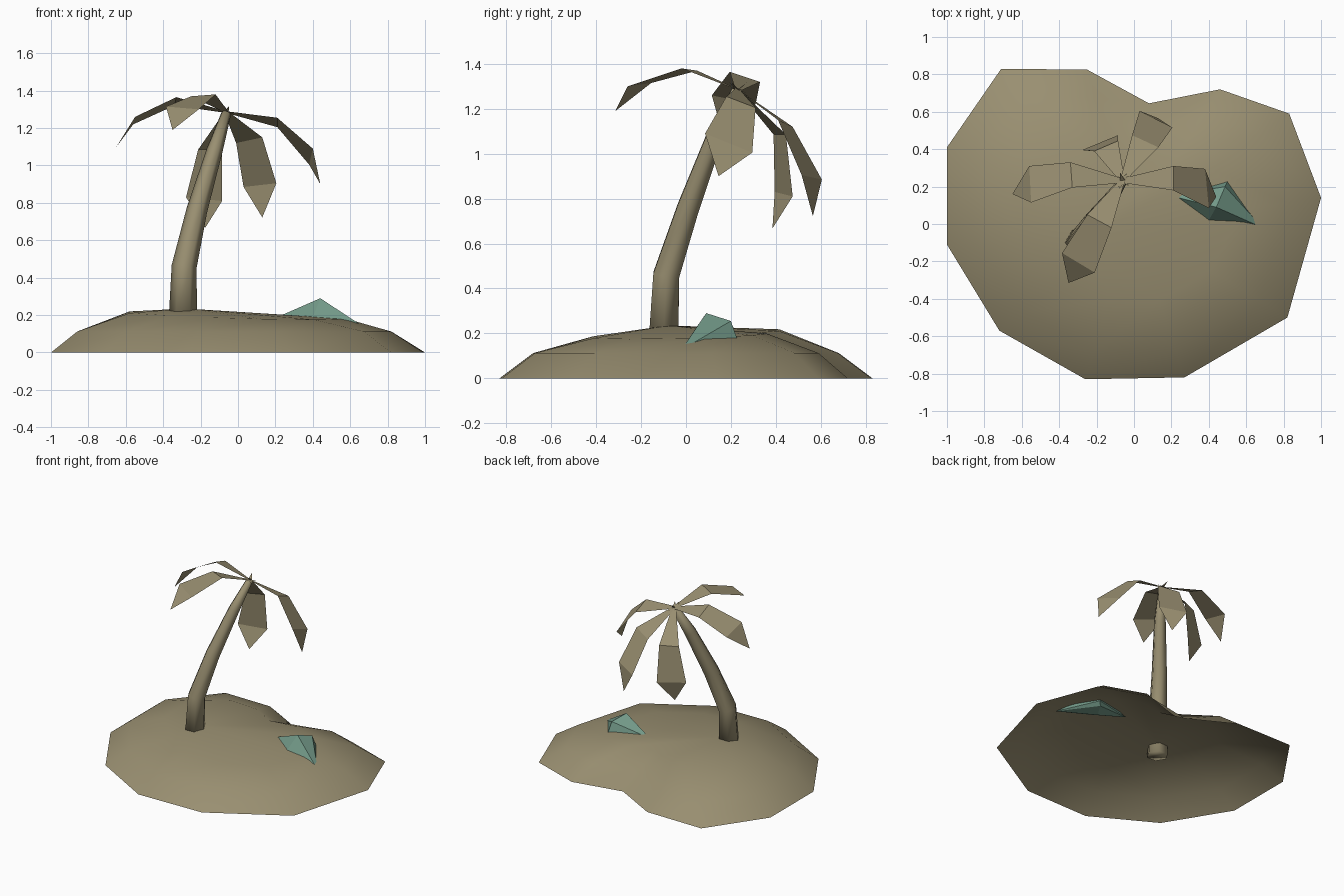
import bpy, bmesh, math
from mathutils import Vector

if "Cube" in bpy.data.objects:
    bpy.data.objects.remove(bpy.data.objects["Cube"])


def material(name, rgb):
    m = bpy.data.materials.new(name)
    m.diffuse_color = (*rgb, 1)
    m.use_nodes = True
    m.node_tree.nodes["Principled BSDF"].inputs["Base Color"].default_value = m.diffuse_color
    return m


TAN = material("sand_tan", (0.319, 0.275, 0.165))
TEAL = material("rock_teal", (0.17, 0.319, 0.246))


def make(name, verts, faces, mat, smooth=False):
    me = bpy.data.meshes.new(name)
    me.from_pydata([tuple(v) for v in verts], [], faces)
    me.materials.append(mat)
    ob = bpy.data.objects.new(name, me)
    bpy.context.collection.objects.link(ob)
    for p in me.polygons:
        p.use_smooth = smooth
    return ob


def bridge(a, b, n):
    """Quads between two rings starting at index a and b."""
    return [(a + i, a + (i + 1) % n, b + (i + 1) % n, b + i) for i in range(n)]


# Island: open shell, kidney-shaped shoreline with two inner rings and a peak
shore = [(-1, -.11), (-.72, -.57), (-.26, -.83), (.27, -.82), (.82, -.5), (1, .14),
         (.83, .59), (.46, .72), (.08, .645), (-.25, .825), (-.71, .83), (-1, .41)]
n = len(shore)
BAY = 8
verts = [(x, y, 0) for x, y in shore]
for i, (x, y) in enumerate(shore):
    s = .78 if i == BAY else (.86 if x < -.9 else .82)
    verts.append((x * s, y * s, .09 if i == BAY else .112))
for i, (x, y) in enumerate(shore):
    s = .58 if abs(x) > .9 else .5
    px, py = x * s, y * s
    verts.append((px, py, .195 - .03 * px + .03 * py))
verts.append((-.28, -.08, .235))
faces = bridge(0, n, n) + bridge(n, 2 * n, n)
faces += [(2 * n + i, 2 * n + (i + 1) % n, 3 * n) for i in range(n)]
make("island", verts, faces, TAN, True)

# Trunk: tapering six-sided tube along a leaning path
path = [((-.295, -.1, .17), .076), ((-.288, -.088, .46), .067), ((-.22, .01, .76), .056),
        ((-.125, .13, 1.08), .043), ((-.062, .225, 1.28), .026)]
sides = 6
verts, faces = [], []
for k, (c, r) in enumerate(path):
    c = Vector(c)
    lo = Vector(path[max(k - 1, 0)][0])
    hi = Vector(path[min(k + 1, len(path) - 1)][0])
    q = Vector((0, 0, 1)).rotation_difference(hi - lo)
    for i in range(sides):
        a = math.tau * i / sides
        verts.append(c + q @ Vector((r * math.cos(a), r * math.sin(a), 0)))
    if k:
        faces += bridge((k - 1) * sides, k * sides, sides)
last = (len(path) - 1) * sides
faces += [tuple(reversed(range(sides))), tuple(range(last, last + sides))]
make("trunk", verts, faces, TAN, True)

# Palm leaves: middle pair, outer pair, tip; each narrows to a spike at the crown
CROWN = Vector((-.062, .232, 1.285))
leaves = {
    "leaf_left": [(-.33, .195, 1.365), (-.34, .33, 1.32), (-.55, .115, 1.26),
                  (-.56, .31, 1.22), (-.65, .16, 1.10)],
    "leaf_front": [(-.12, -.02, 1.38), (-.25, .05, 1.37), (-.21, -.26, 1.30),
                   (-.385, -.155, 1.315), (-.35, -.315, 1.19)],
    "leaf_right": [(.21, .31, 1.205), (.21, .18, 1.255), (.38, .295, 1.005),
                   (.40, .085, 1.09), (.44, .145, .90)],
    "leaf_back": [(-.01, .475, 1.12), (.13, .41, 1.15), (.03, .605, .885),
                  (.205, .515, .905), (.13, .565, .722)],
    "leaf_back_left": [(-.213, .39, 1.085), (-.085, .445, 1.085), (-.278, .395, .83),
                       (-.085, .475, .81), (-.175, .385, .667)],
}
for name, pts in leaves.items():
    p = [Vector(v) for v in pts]
    mid = (p[0] + p[1]) / 2
    out = (mid - CROWN).normalized()
    side = (p[1] - p[0]).normalized() * .015
    root = CROWN + out * .01
    spike = CROWN - out * .05
    verts = [spike, root - side, root + side] + p
    make(name, verts, [(0, 1, 2), (1, 3, 4, 2), (3, 5, 6, 4), (5, 7, 6)], TAN)

# Crown spikes: short leaf stubs standing out of the trunk top
verts, faces = [], []
for i in range(5):
    a = math.tau * i / 5 + .6
    d = Vector((math.cos(a), math.sin(a), 0))
    s = Vector((-d.y, d.x, 0)) * .014
    b = len(verts)
    verts += [CROWN - s, CROWN + s, CROWN + d * .045 + Vector((0, 0, .035 if i % 2 else -.01))]
    faces.append((b, b + 1, b + 2))
make("crown_spikes", verts, faces, TAN)

# Rock: faceted convex lump sunk into the sand
bm = bmesh.new()
for v in [(.44, .09, .29), (.487, .20, .255), (.20, .15, .185), (.688, -.02, .127),
          (.40, .02, .188), (.50, .23, .17), (.48, .21, .145), (.43, .12, .13)]:
    bm.verts.new(v)
bmesh.ops.convex_hull(bm, input=bm.verts)
bmesh.ops.recalc_face_normals(bm, faces=bm.faces)
me = bpy.data.meshes.new("rock")
bm.to_mesh(me)
bm.free()
me.materials.append(TEAL)
bpy.context.collection.objects.link(bpy.data.objects.new("rock", me))
